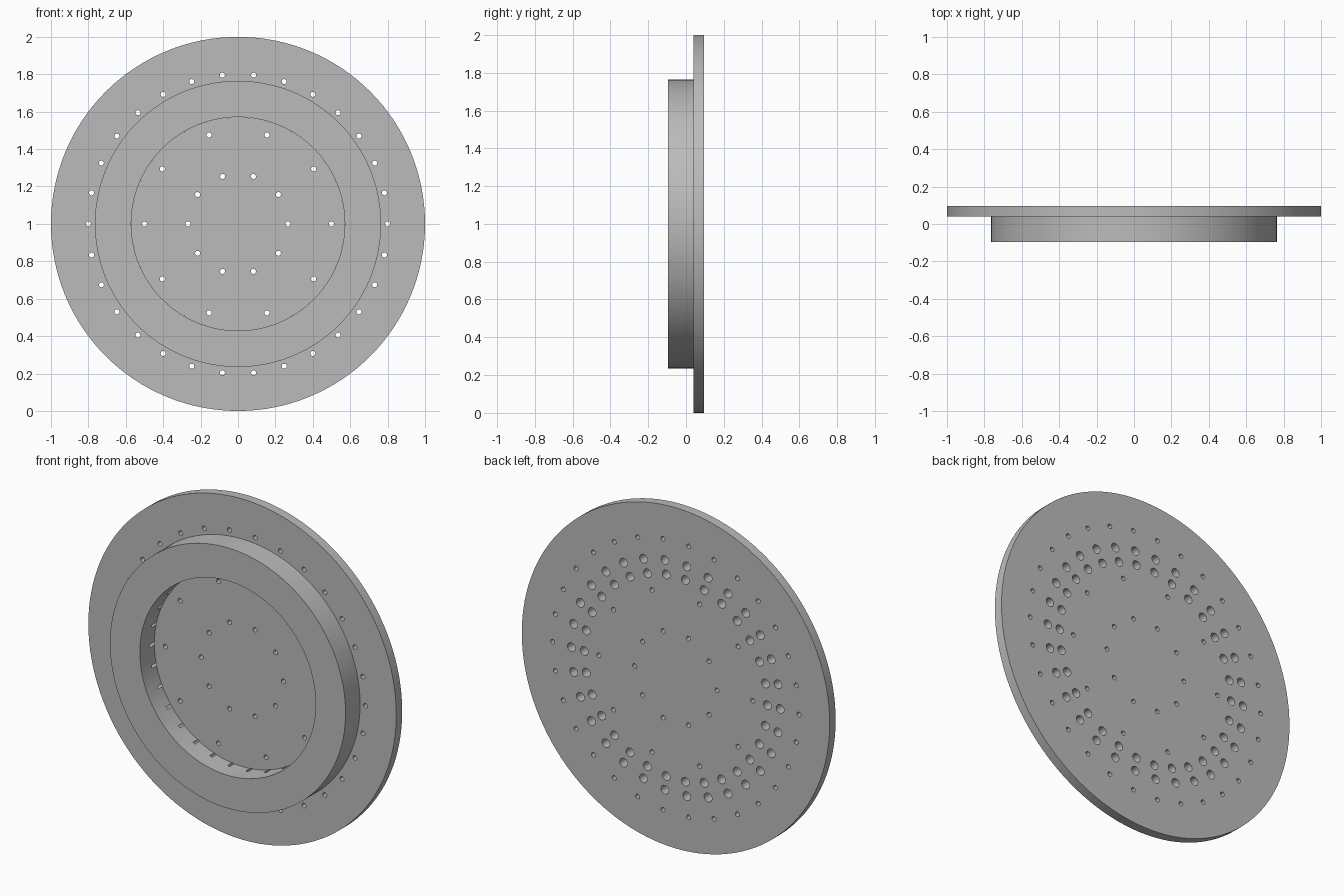
import bpy
import bmesh
from math import cos, sin, pi, radians
from mathutils import Matrix, Vector

cube = bpy.data.objects.get("Cube")
if cube:
    bpy.data.objects.remove(cube)

CENTRE_Z = 1.0
PLATE_BACK, PLATE_FRONT, RING_FRONT = 0.095, 0.04, -0.095

grey = bpy.data.materials.new("machined grey")
grey.use_nodes = True
colour = (0.5, 0.5, 0.5, 1)
grey.diffuse_color = colour
grey.node_tree.nodes["Principled BSDF"].inputs["Base Color"].default_value = colour


def add_cylinder(bm, x, z, radius, y0, y1, sides):
    """Capped cylinder along y."""
    place = Matrix.Translation((x, (y0 + y1) / 2, z)) @ Matrix.Rotation(pi / 2, 4, "X")
    bmesh.ops.create_cone(bm, cap_ends=True, segments=sides, radius1=radius,
                          radius2=radius, depth=abs(y1 - y0), matrix=place)


def add_hole_circle(bm, count, circle, radius, y0, y1):
    """Evenly spaced drill cylinders on a bolt circle."""
    for i in range(count):
        a = 2 * pi * i / count
        add_cylinder(bm, circle * cos(a), CENTRE_Z + circle * sin(a), radius, y0, y1, 20)


def make_object(name, bm):
    mesh = bpy.data.meshes.new(name)
    bm.to_mesh(mesh)
    bm.free()
    mesh.materials.append(grey)
    obj = bpy.data.objects.new(name, mesh)
    bpy.context.collection.objects.link(obj)
    return obj


def cut(obj, cutter):
    """Subtract the cutter and bake the result."""
    mod = obj.modifiers.new("drill", "BOOLEAN")
    mod.operation = "DIFFERENCE"
    mod.solver = "EXACT"
    mod.object = cutter
    graph = bpy.context.evaluated_depsgraph_get()
    baked = bpy.data.meshes.new_from_object(obj.evaluated_get(graph))
    obj.modifiers.clear()
    obj.data = baked


# Back plate: a broad thin disc
bm = bmesh.new()
add_cylinder(bm, 0, CENTRE_Z, 1.0, PLATE_FRONT, PLATE_BACK, 128)
plate = make_object("back_plate", bm)

# Raised ring: rectangular section spun around the y axis
bm = bmesh.new()
section = [(0.765, PLATE_FRONT), (0.765, RING_FRONT), (0.571, RING_FRONT), (0.571, PLATE_FRONT)]
verts = [bm.verts.new((r, y, CENTRE_Z)) for r, y in section]
edges = [bm.edges.new((verts[i], verts[i - 1])) for i in range(4)]
bmesh.ops.spin(bm, geom=verts + edges, cent=Vector((0, 0, CENTRE_Z)), axis=(0, 1, 0),
               angle=2 * pi, steps=128, use_merge=True)
bmesh.ops.remove_doubles(bm, verts=bm.verts, dist=0.0001)
bmesh.ops.recalc_face_normals(bm, faces=bm.faces)
ring = make_object("raised_ring", bm)

# Drill pattern: small through holes, and two wide rows sunk into the ring
bm = bmesh.new()
for count, circle in ((30, 0.8), (10, 0.5), (10, 0.267)):
    add_hole_circle(bm, count, circle, 0.0135, -0.2, 0.2)
for circle in (0.595, 0.678):
    add_hole_circle(bm, 30, circle, 0.0255, 0.0, 0.2)
drills = make_object("drill_cutter", bm)
drills.hide_render = True

for part in (plate, ring):
    cut(part, drills)
bpy.data.objects.remove(drills)

# Smooth curved walls, crisp rims
for part in (plate, ring):
    bpy.ops.object.select_all(action="DESELECT")
    part.select_set(True)
    bpy.context.view_layer.objects.active = part
    bpy.ops.object.shade_smooth_by_angle(angle=radians(30))
